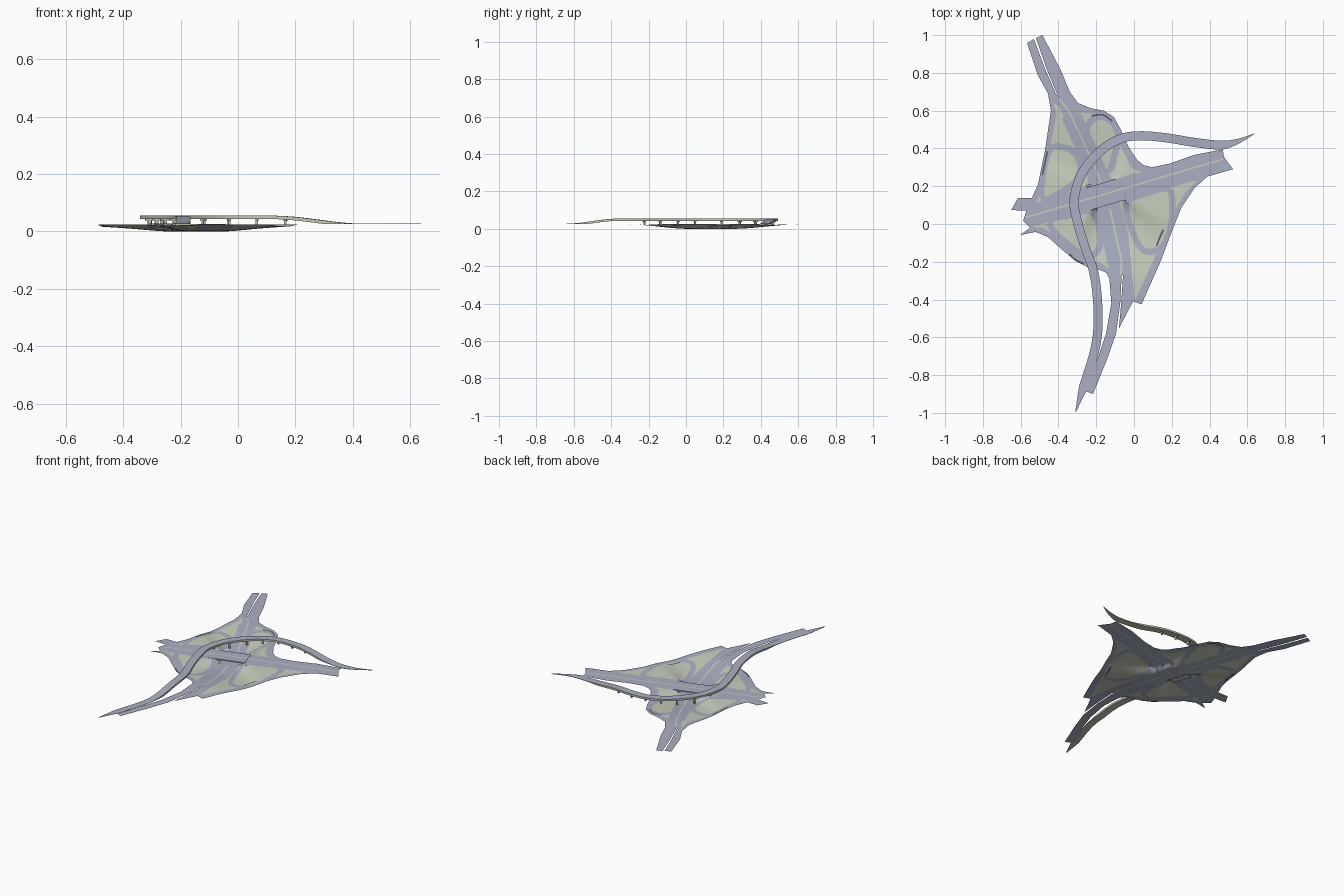
import bpy, bmesh, math
from mathutils import Vector
from mathutils.geometry import delaunay_2d_cdt

if "Cube" in bpy.data.objects:
    bpy.data.objects.remove(bpy.data.objects["Cube"])

def material(name, c):
    m = bpy.data.materials.new(name)
    m.diffuse_color = (*c, 1)
    m.use_nodes = True
    m.node_tree.nodes["Principled BSDF"].inputs["Base Color"].default_value = m.diffuse_color
    return m

MATS = [material("road_grey", (0.40, 0.43, 0.54)), material("grass_green", (0.58, 0.63, 0.51)),
        material("concrete_beige", (0.56, 0.56, 0.47)), material("dark_wall", (0.10, 0.11, 0.13))]
ROAD, GRASS, BEIGE, DARK = range(4)

def make(name, verts, faces, mats, smooth=True):
    me = bpy.data.meshes.new(name)
    me.from_pydata(verts, [], faces)
    for m in MATS:
        me.materials.append(m)
    for p, i in zip(me.polygons, mats):
        p.material_index = i
    ob = bpy.data.objects.new(name, me)
    bpy.context.collection.objects.link(ob)
    if smooth:
        bpy.ops.object.select_all(action='DESELECT')
        ob.select_set(True)
        bpy.context.view_layer.objects.active = ob
        bpy.ops.object.shade_smooth_by_angle(angle=math.radians(30))
    return ob

def spline(pts, n=5, closed=False):
    """Catmull-Rom curve through 2D points."""
    p = [Vector(q) for q in pts]
    c, out = len(p), []
    for i in range(c if closed else c - 1):
        g = (lambda k: p[k % c]) if closed else (lambda k: p[min(max(k, 0), c - 1)])
        a, b, d, e = g(i - 1), g(i), g(i + 1), g(i + 2)
        for k in range(n):
            t = k / n
            out.append(0.5 * (2*b + (d - a)*t + (2*a - 5*b + 4*d - e)*t*t + (3*b - a - 3*d + e)*t**3))
    return out if closed else out + [p[-1]]

def normals(path):
    out = []
    for i in range(len(path)):
        t = (path[min(i + 1, len(path) - 1)] - path[max(i - 1, 0)]).normalized()
        out.append(Vector((-t.y, t.x)))
    return out

def ribbon(pts, w):
    path = [Vector(p) for p in pts]
    ns = normals(path)
    return [p + n*w for p, n in zip(path, ns)] + [p - n*w for p, n in zip(path, ns)][::-1]

def grow(poly, d):
    """Offset a closed loop outwards from its own edge."""
    area = sum(a.x*b.y - b.x*a.y for a, b in zip(poly, poly[1:] + poly[:1]))
    out = []
    for i, p in enumerate(poly):
        t = (poly[(i + 1) % len(poly)] - poly[i - 1]).normalized()
        out.append(p + Vector((t.y, -t.x)) * d * (1 if area > 0 else -1))
    return out

def step(a, b, x):
    t = min(max((x - a) / (b - a), 0), 1)
    return t*t*(3 - 2*t)

# Sunken main road and level cross road
AXIS = [(-0.24, -0.9), (-0.13, -0.65), (-0.08, -0.4), (-0.065, -0.2), (-0.12, 0.05),
        (-0.165, 0.2), (-0.22, 0.33), (-0.345, 0.6), (-0.41, 0.68), (-0.53, 0.99)]
def axis_x(y):
    for (x0, y0), (x1, y1) in zip(AXIS, AXIS[1:]):
        if y <= y1:
            return x0 + (x1 - x0) * (y - y0) / (y1 - y0)
    return AXIS[-1][0]

def cross_y(x):
    return 0.204 + 0.2956 * x

def ground(x, y):
    along = step(-0.32, 0.02, y) * (1 - step(0.24, 0.62, y))
    d = abs(x - axis_x(y)) * 0.92
    e = abs(y - cross_y(x)) / 1.043
    return 0.025 - 0.025 * along * (1 - step(0.06, 0.085 + 1.1*max(0, e - 0.06), d))

# Outline of the paved area
OUTLINE = [(-0.566, 0.958), (-0.53, 0.979), (-0.47, 0.82), (-0.405, 0.67), (-0.40, 0.67), (-0.462, 0.82),
    (-0.519, 0.984), (-0.485, 1.0), (-0.39, 0.82), (-0.34, 0.70), (-0.296, 0.64), (-0.23, 0.613), (-0.16, 0.60),
    (-0.106, 0.566), (-0.07, 0.50), (-0.03, 0.41), (0.016, 0.34), (0.05, 0.312), (0.095, 0.30), (0.19, 0.32),
    (0.32, 0.366), (0.47, 0.395), (0.476, 0.355), (0.524, 0.29), (0.386, 0.25), (0.32, 0.19), (0.25, 0.085),
    (0.20, -0.04), (0.14, -0.20), (0.04, -0.425), (-0.005, -0.41), (-0.04, -0.476), (-0.08, -0.555),
    (-0.068, -0.42), (-0.058, -0.27), (-0.065, -0.27), (-0.073, -0.42), (-0.095, -0.58), (-0.14, -0.71),
    (-0.217, -0.90), (-0.27, -0.88), (-0.24, -0.78), (-0.196, -0.725), (-0.148, -0.58), (-0.12, -0.42),
    (-0.13, -0.29), (-0.145, -0.26), (-0.18, -0.243), (-0.243, -0.23), (-0.31, -0.196), (-0.376, -0.14),
    (-0.455, -0.07), (-0.52, -0.042), (-0.603, -0.058), (-0.55, -0.02), (-0.587, 0.016), (-0.57, 0.07),
    (-0.65, 0.074), (-0.614, 0.138), (-0.54, 0.138), (-0.508, 0.21), (-0.47, 0.397), (-0.44, 0.60),
    (-0.455, 0.69), (-0.51, 0.79)]

# Grass quadrants between the roads
QUADS = [
    [(-0.425, 0.64), (-0.395, 0.62), (-0.275, 0.34), (-0.235, 0.21), (-0.32, 0.175), (-0.52, 0.112), (-0.485, 0.19),
     (-0.445, 0.40), (-0.41, 0.58)],
    [(-0.29, 0.595), (-0.21, 0.578), (-0.145, 0.56), (-0.105, 0.50), (-0.06, 0.39), (-0.015, 0.30), (0.04, 0.272),
     (0.12, 0.268), (0.21, 0.295), (0.0, 0.268), (-0.12, 0.232), (-0.17, 0.36)],
    [(-0.075, 0.118), (0.12, 0.175), (0.335, 0.232), (0.27, 0.165), (0.21, 0.06), (0.15, -0.08), (0.09, -0.22),
     (0.005, -0.405), (-0.01, -0.28), (-0.03, -0.06)],
    [(-0.545, -0.015), (-0.38, 0.028), (-0.205, 0.075), (-0.165, -0.08), (-0.135, -0.235), (-0.18, -0.205),
     (-0.25, -0.19), (-0.33, -0.145), (-0.42, -0.06), (-0.48, -0.02)]]

# Islands enclosed by the loop ramps
ISLANDS = [
    [(-0.44, 0.37), (-0.38, 0.39), (-0.32, 0.36), (-0.30, 0.29), (-0.34, 0.22), (-0.42, 0.17), (-0.475, 0.16)],
    [(-0.235, 0.47), (-0.22, 0.53), (-0.17, 0.55), (-0.12, 0.52), (-0.10, 0.45), (-0.12, 0.37), (-0.145, 0.29),
     (-0.19, 0.38)],
    [(-0.025, 0.10), (0.07, 0.145), (0.17, 0.17), (0.185, 0.09), (0.175, -0.03), (0.13, -0.115), (0.06, -0.125),
     (0.01, -0.04)],
    [(-0.43, 0.0), (-0.33, 0.03), (-0.235, 0.05), (-0.20, -0.03), (-0.195, -0.11), (-0.24, -0.155), (-0.31, -0.12)]]

# Painter's list: later regions win
layers = [([Vector(p) for p in OUTLINE], ROAD)]
layers += [([Vector(p) for p in q], GRASS) for q in QUADS]
for isl in ISLANDS:
    loop = spline(isl, 4, True)
    layers += [(grow(loop, 0.034), ROAD), (loop, GRASS)]
def road_band(y0, y1, w):
    ys = [y0 + (y1 - y0)*k/14 for k in range(15)]
    return ribbon([(axis_x(y), y) for y in ys], w)
layers.append((road_band(-0.24, 0.58, 0.052), ROAD))
layers.append((ribbon([(-0.54, cross_y(-0.54)), (0.40, cross_y(0.40))], 0.056), ROAD))
# Medians
layers.append((road_band(-0.27, 0.08, 0.005), GRASS))
layers.append((road_band(0.21, 0.665, 0.004), GRASS))
layers.append((ribbon([(-0.57, cross_y(-0.57)), (0.47, cross_y(0.47))], 0.004), GRASS))
# Dark retaining walls beside the outer connectors
for arc in ([(-0.458, 0.385), (-0.47, 0.33), (-0.485, 0.26)], [(-0.225, 0.572), (-0.165, 0.578), (-0.115, 0.545)],
            [(-0.34, -0.16), (-0.31, -0.19), (-0.265, -0.21)], [(0.155, -0.03), (0.135, -0.075), (0.12, -0.115)]):
    layers.append((ribbon(spline(arc, 3), 0.0045), DARK))

def inside(p, poly):
    r, j = False, len(poly) - 1
    for i in range(len(poly)):
        a, b = poly[i], poly[j]
        if (a.y > p.y) != (b.y > p.y) and p.x < (b.x - a.x)*(p.y - a.y)/(b.y - a.y) + a.x:
            r = not r
        j = i
    return r

# Ground sheet: one triangulation of all regions, lifted by the height rule
pts, edges = [], []
for poly, _ in layers:
    ring = []
    for a, b in zip(poly, poly[1:] + poly[:1]):
        n = max(1, math.ceil((b - a).length / 0.03))
        ring += [a.lerp(b, k / n) for k in range(n)]
    s = len(pts)
    pts += ring
    edges += [(s + i, s + (i + 1) % len(ring)) for i in range(len(ring))]
G = 0.025
pts += [Vector((i*G + 0.003, j*G + 0.004)) for i in range(-26, 22) for j in range(-22, 28)]
vs, _, tris, *_ = delaunay_2d_cdt(pts, edges, [], 0, 1e-5)
faces, mats = [], []
for t in tris:
    c = (vs[t[0]] + vs[t[1]] + vs[t[2]]) / 3
    if not inside(c, layers[0][0]):
        continue
    faces.append(tuple(t))
    mats.append(next(m for poly, m in reversed(layers) if inside(c, poly)))
used = sorted({i for f in faces for i in f})
idx = {v: k for k, v in enumerate(used)}
make("ground_and_roads", [(vs[i].x, vs[i].y, ground(vs[i].x, vs[i].y)) for i in used],
     [tuple(idx[i] for i in f) for f in faces], mats)

def deck(name, path, widths, tops, bottoms):
    """Road slab swept along a path: road on top, concrete sides and base."""
    verts, faces, mats = [], [], []
    for p, n, w, t, b in zip(path, normals(path), widths, tops, bottoms):
        l, r = p + n*w, p - n*w
        verts += [(*l, t), (*r, t), (*r, b), (*l, b)]
    for i in range(len(path) - 1):
        for k in range(4):
            a, b = i*4 + k, i*4 + (k + 1) % 4
            faces.append((a, a + 4, b + 4, b)[::-1])
            mats.append(ROAD if k == 0 else BEIGE)
    e = len(verts)
    faces += [(0, 3, 2, 1), (e - 4, e - 3, e - 2, e - 1)]
    ob = make(name, verts, faces, mats + [BEIGE, BEIGE])
    bm = bmesh.new()
    bm.from_mesh(ob.data)
    bmesh.ops.recalc_face_normals(bm, faces=bm.faces)
    bm.to_mesh(ob.data)
    bm.free()

# Cross road bridge with its median
span = [Vector((x, cross_y(x))) for x in (-0.275, -0.06)]
deck("cross_road_bridge", span, [0.06]*2, [0.0262]*2, [0.019]*2)
make("bridge_median", [(*p, 0.0268) for p in ribbon(span, 0.004)], [(3, 2, 1, 0)], [GRASS], False)

# Curved flyover ramp
path = spline([(0.637, 0.478), (0.55, 0.438), (0.46, 0.418), (0.32, 0.432), (0.165, 0.457), (0.03, 0.467),
    (-0.075, 0.45), (-0.18, 0.385), (-0.275, 0.27), (-0.317, 0.13), (-0.30, 0.015), (-0.26, -0.12), (-0.217, -0.24),
    (-0.196, -0.37), (-0.19, -0.53), (-0.206, -0.66), (-0.25, -0.81), (-0.28, -0.90), (-0.309, -0.995)], 7)
def ramp_top(p):
    return 0.027 + 0.028 * (1 - step(0.12, 0.44, p.x)) * step(-0.65, -0.36, p.y)
tops = [ramp_top(p) for p in path]
widths = [0.001 + 0.023 * min(1, max(0, (0.64 - p.x)/0.17), max(0, (p.y + 1.0)/0.14)) for p in path]
deck("flyover_ramp", path, widths, tops, [max(t - 0.012, 0.0255) for t in tops])

# Piers with caps, evenly spaced under the high part of the ramp
def box(bm, p, n, hw, hd, z0, z1):
    t = Vector((n.y, -n.x))
    c = [p + n*a*hw + t*b*hd for a, b in ((-1, -1), (1, -1), (1, 1), (-1, 1))]
    v = [bm.verts.new((*q, z)) for z in (z0, z1) for q in c]
    for f in ((3, 2, 1, 0), (4, 5, 6, 7), (0, 1, 5, 4), (1, 2, 6, 5), (2, 3, 7, 6), (3, 0, 4, 7)):
        bm.faces.new([v[i] for i in f])
bm = bmesh.new()
run, ns = 0.09, normals(path)
for i in range(1, len(path)):
    run += (path[i] - path[i - 1]).length
    p = path[i]
    if p.x > 0.18 or p.y < -0.30 or abs(p.y - cross_y(p.x)) < 0.05:
        continue
    if run >= 0.09:
        run = 0
        box(bm, p, ns[i], 0.006, 0.004, ground(*p) if p.x < 0.0 else 0.02, tops[i] - 0.016)
        box(bm, p, ns[i], 0.015, 0.005, tops[i] - 0.017, tops[i] - 0.0115)
bmesh.ops.recalc_face_normals(bm, faces=bm.faces)
me = bpy.data.meshes.new("flyover_piers")
bm.to_mesh(me)
bm.free()
me.materials.append(MATS[BEIGE])
bpy.context.collection.objects.link(bpy.data.objects.new("flyover_piers", me))
